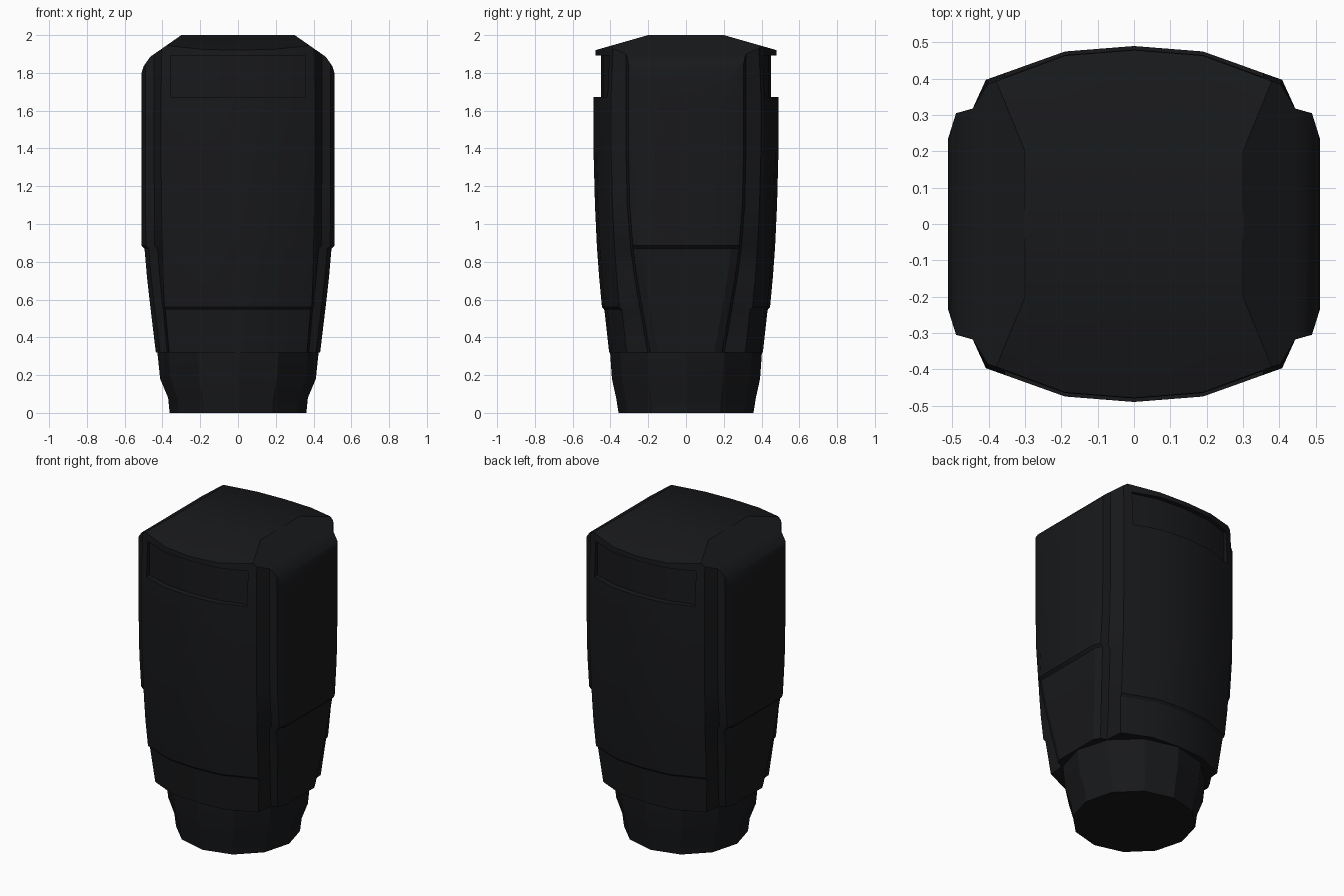
import bpy, bmesh
from math import sin, cos, pi, radians
from mathutils import Vector

if "Cube" in bpy.data.objects:
    bpy.data.objects.remove(bpy.data.objects["Cube"])

black = bpy.data.materials.new("matte_black")
black.diffuse_color = (0.009, 0.0095, 0.011, 1)
black.use_nodes = True
black.node_tree.nodes["Principled BSDF"].inputs["Base Color"].default_value = black.diffuse_color


def loft(rings):
    """Closed solid through a stack of equal-length rings."""
    bm = bmesh.new()
    rows = [[bm.verts.new(p) for p in r] for r in rings]
    n = len(rows[0])
    for a, b in zip(rows, rows[1:]):
        for i in range(n):
            j = (i + 1) % n
            bm.faces.new((a[i], a[j], b[j], b[i]))
    bm.faces.new(rows[0][::-1])
    bm.faces.new(rows[-1])
    bmesh.ops.recalc_face_normals(bm, faces=bm.faces)
    return bm


def to_object(name, bm):
    me = bpy.data.meshes.new(name)
    bm.to_mesh(me)
    bm.free()
    ob = bpy.data.objects.new(name, me)
    bpy.context.collection.objects.link(ob)
    me.materials.append(black)
    return ob


def smooth(ob):
    bpy.ops.object.select_all(action='DESELECT')
    ob.select_set(True)
    bpy.context.view_layer.objects.active = ob
    bpy.ops.object.shade_smooth_by_angle(angle=radians(25))


def section(z, w, d, cx, ye):
    """Mirrored outline: bowed front/back, notched corners, flat sides."""
    q = [(w, ye - 0.07 if ye > 0.29 else ye - 0.04), (w - 0.022, ye),
         (max(w - 0.068, cx + 0.01), ye + 0.013), (cx, d - 0.093),
         (0.19, d - 0.015)]
    left = [(-x, y) for x, y in reversed(q)]
    half = q + [(0, d)] + left
    return [(x, y, z) for x, y in half + [(-x, -y) for x, y in half]]


# main shell: z, side half width, front half depth, panel edge x, side panel y
levels = [(0.32, 0.435, 0.407, 0.365, 0.19), (0.545, 0.462, 0.432, 0.385, 0.23),
          (0.56, 0.464, 0.445, 0.39, 0.232), (0.72, 0.482, 0.46, 0.397, 0.26),
          (0.87, 0.495, 0.471, 0.40, 0.28), (0.885, 0.51, 0.472, 0.40, 0.281),
          (1.1, 0.511, 0.482, 0.405, 0.298), (1.4, 0.512, 0.49, 0.408, 0.305),
          (1.67, 0.512, 0.49, 0.408, 0.305), (1.8, 0.512, 0.485, 0.405, 0.305),
          (2.0, 0.512, 0.475, 0.402, 0.305)]
bm = loft([section(*l) for l in levels])

# sloped roof and rounded shoulders
cuts = []
for s in (-1, 1):
    cuts += [((0, s * 0.2, 2), (0, s * 0.08, 0.28)),
             ((s * 0.3, 0, 2), (s * 0.115, 0, 0.165)),
             ((s * 0.465, 0, 1.885), (s * 0.05, 0, 0.035)),
             ((s * 0.495, 0, 1.85), (s * 0.055, 0, 0.017))]
for co, no in cuts:
    res = bmesh.ops.bisect_plane(bm, geom=bm.verts[:] + bm.edges[:] + bm.faces[:],
                                 plane_co=Vector(co), plane_no=Vector(no).normalized(),
                                 clear_outer=True)
    rim = [e for e in bm.edges if e.is_boundary]
    if rim:
        bmesh.ops.contextual_create(bm, geom=rim)
bmesh.ops.recalc_face_normals(bm, faces=bm.faces)
body = to_object("shell_body", bm)

# shallow curved windows, front and back
for s, side in ((-1, "front"), (1, "back")):
    prof = [(-0.355, 0.6), (-0.355, 0.387), (-0.19, 0.437), (0, 0.451),
            (0.19, 0.437), (0.355, 0.387), (0.355, 0.6)]
    cutter = to_object(side + "_window_cutter",
                       loft([[(x, s * y, z) for x, y in prof] for z in (1.672, 1.893)]))
    cutter.hide_render = True
    cutter.hide_set(True)
    m = body.modifiers.new(side + "_window", 'BOOLEAN')
    m.operation = 'DIFFERENCE'
    m.solver = 'EXACT'
    m.object = cutter
bpy.context.view_layer.update()
cut_mesh = bpy.data.meshes.new_from_object(
    body.evaluated_get(bpy.context.evaluated_depsgraph_get()))
body.modifiers.clear()
body.data = cut_mesh
for o in [o for o in bpy.data.objects if "cutter" in o.name]:
    bpy.data.objects.remove(o)
smooth(body)

# faceted neck at the foot
neck = to_object("neck", loft([
    [(rx * cos(i * pi / 6), ry * sin(i * pi / 6), z) for i in range(12)]
    for z, rx, ry in ((0, 0.362, 0.357), (0.08, 0.37, 0.37),
                      (0.18, 0.412, 0.392), (0.35, 0.43, 0.404))]))
smooth(neck)
